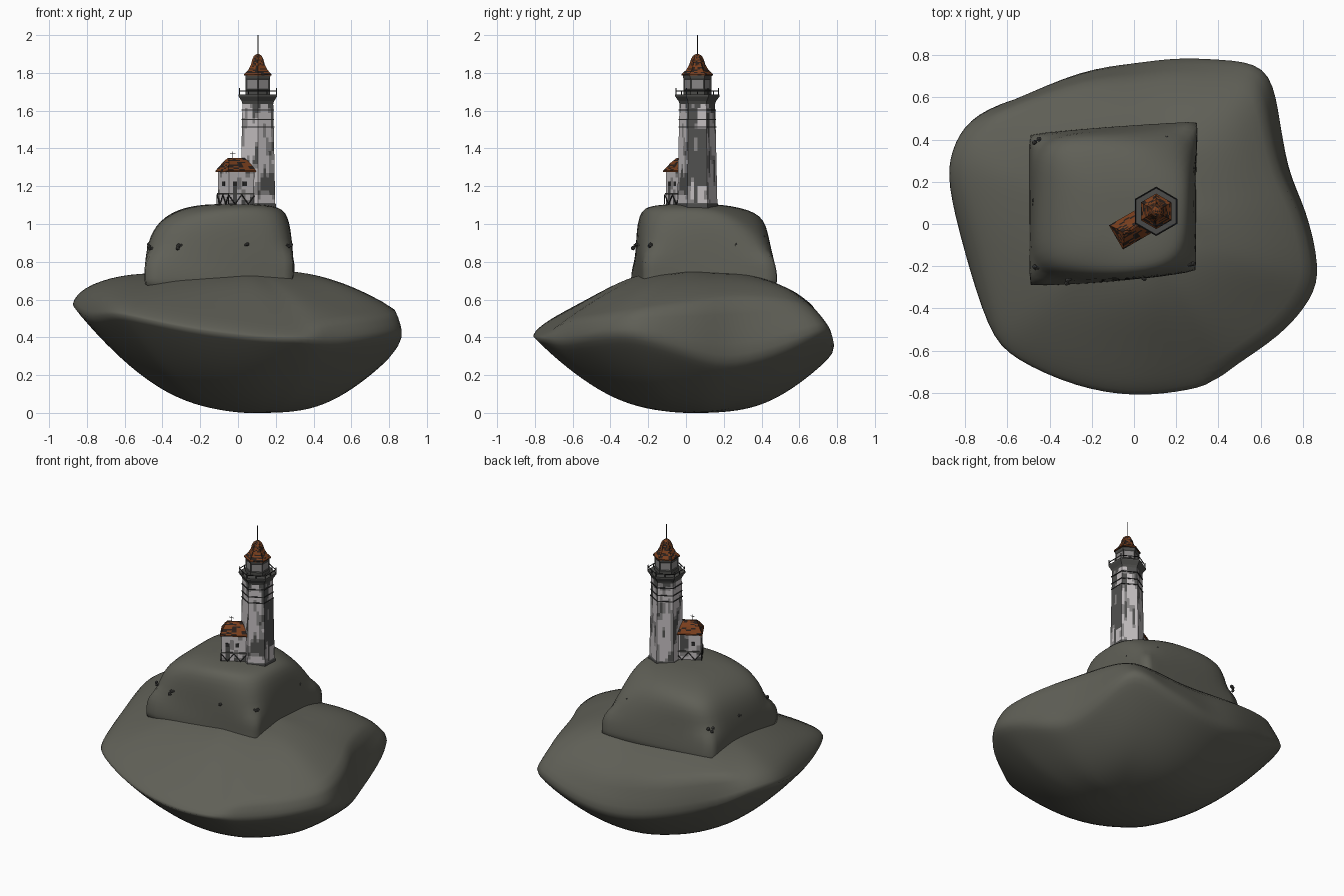
import bpy, bmesh, math, random
from mathutils import Vector, Matrix, noise

random.seed(4)
if "Cube" in bpy.data.objects:
    bpy.data.objects.remove(bpy.data.objects["Cube"])


def material(name, r, g, b):
    m = bpy.data.materials.new(name)
    m.use_nodes = True
    m.diffuse_color = (r, g, b, 1)
    m.node_tree.nodes["Principled BSDF"].inputs["Base Color"].default_value = (r, g, b, 1)
    return m


ROCK = material("rock grey", .115, .115, .094)
WALL = material("weathered white", .54, .51, .52)
GRIME = material("wall grime", .25, .24, .24)
STAIN = material("wall stain", .08, .08, .078)
TILE = material("rust tile", .19, .048, .012)
SOOT = material("dark tile", .022, .014, .011)
METAL = material("dark iron", .025, .025, .025)
TRIM = material("grey trim", .07, .07, .066)


def finish(name, bm, mats, smooth=None):
    bmesh.ops.recalc_face_normals(bm, faces=bm.faces)
    me = bpy.data.meshes.new(name)
    bm.to_mesh(me)
    bm.free()
    ob = bpy.data.objects.new(name, me)
    bpy.context.collection.objects.link(ob)
    for m in mats:
        me.materials.append(m)
    if smooth:
        sub = ob.modifiers.new("smooth", "SUBSURF")
        sub.levels = sub.render_levels = smooth
        me.polygons.foreach_set("use_smooth", [True] * len(me.polygons))
    return ob


def loft(rings, creases=None, corners=()):
    """Skin a stack of equal-length rings, cap both ends, crease some rings and columns."""
    bm = bmesh.new()
    rows = [[bm.verts.new(p) for p in ring] for ring in rings]
    n = len(rows[0])
    for a, b in zip(rows, rows[1:]):
        for i in range(n):
            j = (i + 1) % n
            bm.faces.new((a[i], a[j], b[j], b[i]))
    for row in (rows[0], rows[-1]):
        bmesh.ops.poke(bm, faces=[bm.faces.new(row)])
    if creases:
        layer = bm.edges.layers.float.new("crease_edge")
        for k, rule in creases.items():
            for i in range(n):
                bm.edges.get((rows[k][i - 1], rows[k][i]))[layer] = rule(rows[k][i].co)
        for i in corners:
            for a, b in zip(rows[:4], rows[1:4]):
                bm.edges.get((a[i], b[i]))[layer] = .7
    return bm


def hexagon(r, z):
    return [TOWER + Vector((r * math.cos(a), r * math.sin(a), z))
            for a in (math.radians(30 + 60 * k) for k in range(6))]


def hex_stack(profile):
    return loft([hexagon(r, z) for r, z in profile])


def patchwork(bm, cuts, rule):
    """Split the faces finely, then paint each by the rule."""
    bmesh.ops.subdivide_edges(bm, edges=bm.edges[:], cuts=cuts, use_grid_fill=True)
    bm.normal_update()
    for f in bm.faces:
        f.material_index = int(rule(f))
    return bm


def rods(name, pairs, r, mat):
    bm = bmesh.new()
    for a, b in pairs:
        a, b = Vector(a), Vector(b)
        d = b - a
        m = Matrix.Translation((a + b) / 2) @ d.to_track_quat('Z', 'Y').to_matrix().to_4x4()
        bmesh.ops.create_cone(bm, cap_ends=True, segments=5, radius1=r, radius2=r,
                              depth=d.length, matrix=m)
    return finish(name, bm, [mat])


def lumps(p, amount):
    return Vector(p) + noise.noise_vector(Vector(p) * 5) * amount


def clamp(v, top=1):
    return min(max(v, 0), top)


# Island: bowl-shaped underside, irregular rim, domed top
RIM = [(-.89, .2, .65), (-.87, .35, .67), (-.79, .5, .67), (-.6, .59, .66),
       (-.25, .75, .57), (0, .78, .53), (.2, .81, .51), (.42, .8, .52),
       (.65, .78, .56), (.7, .57, .6), (.74, .25, .61), (.83, .08, .58),
       (.9, -.22, .54), (.86, -.36, .52), (.71, -.54, .5), (.47, -.69, .48),
       (.4, -.76, .43), (.2, -.8, .44), (0, -.82, .46), (-.27, -.78, .49),
       (-.58, -.64, .55), (-.69, -.52, .59), (-.81, -.12, .64)]
LOW = Vector((.1, .05, 0))


def bowl(x, y, f):
    droop = clamp(-y - .35, .4) * .1 * (x * x + y * y)
    z = .58 * ((x - LOW.x) ** 2 + (y - LOW.y) ** 2) - droop
    return z - .006 - .03 * math.sin(math.pi * f) * clamp(f * 2)


island = []
for f in (.1, .3, .5, .7, .88, 1):
    ring = [LOW.lerp(Vector((x, y, 0)), f) for x, y, s in RIM]
    island.append([Vector((p.x, p.y, max(bowl(p.x, p.y, f), 0))) for p in ring])
for f, rise in ((.95, 0), (.72, .38), (.45, .8), (.2, 1)):
    ring = []
    for x, y, s in RIM:
        lift = clamp((y + .5) * .5, .27 if x < -.4 else .17) * math.sin(math.pi * rise)
        z = s + (.755 - s) * min(rise + lift, 1)
        z += .03 * noise.noise(Vector((x, y, f)) * 4) * (f < .9)
        g = f - .07 * clamp(y * 1.5) * clamp(x * 2 + 1) * (f > .9)
        ring.append((x * g, y * g, z))
    island.append(ring)
rounded = {5: lambda c: .25 if c.x > .3 or c.y > .6 else .8,
           6: lambda c: .5 if c.x > .3 or c.y > .5 else 0}
finish("island", loft(island, rounded), [ROCK], 2)

# Crag: blocky foot with crisp corners blending into a rounded crown
FOOT = [(-.49, -.29), (-.2, -.28), (.1, -.25), (.29, -.22), (.29, 0), (.29, .22),
        (.3, .48), (.1, .47), (-.2, .45), (-.49, .42), (-.49, .2), (-.49, -.05)]
CROWN = [(-.42, -.23, .98), (-.16, -.26, 1.06), (.08, -.25, 1.08), (.25, -.19, 1.06),
         (.28, 0, 1.06), (.27, .2, 1.05), (.23, .36, .98), (.05, .4, 1.03),
         (-.2, .43, 1.03), (-.43, .4, 1.01), (-.45, .2, 1.01), (-.45, -.03, 1)]
crag = [[(x * s, y * s, z) for x, y in FOOT] for z, s in ((.62, .98), (.7, 1.01), (.74, 1.01))]
crag.append([lumps(Vector((x, y, .85)).lerp(Vector(c), .1), .03) for (x, y), c in zip(FOOT, CROWN)])
crag.append([lumps(c, .03) for c in CROWN])
for s, t in ((.72, .75), (.4, 1)):
    crag.append([(x * s, y * s, z + (1.105 - z) * t) for x, y, z in CROWN])
finish("crag", loft(crag, {1: lambda c: .5}, (0, 3, 6, 9)), [ROCK], 2)

# Loose stones stuck to the crag
bm = bmesh.new()
for p in ((-.46, -.2, .87), (-.31, -.27, .88), (.04, -.25, .89), (.27, -.19, .88),
          (.28, .27, .88), (.28, .45, .76), (-.46, .39, .88), (-.47, .1, .87), (.16, .42, .92)):
    for k in range(3):
        q = Vector(p) + Vector([random.uniform(-.013, .013) for _ in p])
        bmesh.ops.create_icosphere(bm, subdivisions=1, radius=random.uniform(.007, .013),
                                   matrix=Matrix.Translation(q))
finish("loose_stones", bm, [TRIM])

# Tower shaft with streaked walls, darkest on the middle of the +x side
TOWER = Vector((.105, .06, 0))


def stained(f):
    c = f.calc_center_median()
    n = noise.noise(Vector((c.x * 30, c.y * 30, c.z * 7)))
    if f.normal.x > .9 and 1.2 < c.z < 1.51:
        n += .6
    return (n > .05) + (n > .22)


shaft = hex_stack([(.107, 1.06), (.104, 1.2), (.101, 1.34), (.098, 1.48), (.094, 1.64)])
finish("tower_shaft", patchwork(shaft, 5, stained), [WALL, GRIME, STAIN])
for k, (z, r) in enumerate(((1.51, .101), (1.55, .1), (1.6, .1))):
    finish("tower_band_%d" % k, hex_stack([(r, z), (r, z + .006)]), [METAL])
finish("tower_plinth", hex_stack([(.11, 1.06), (.11, 1.105), (.106, 1.11)]), [STAIN])

# Gallery and railing
finish("gallery", hex_stack([(.094, 1.635), (.099, 1.65), (.112, 1.668), (.117, 1.675),
                             (.117, 1.685), (.07, 1.686)]), [TRIM])
low, high = hexagon(.113, 1.68), hexagon(.113, 1.705)
rails = [(high[i - 1], high[i]) for i in range(6)]
for i in range(6):
    rails += [(low[i], high[i] + Vector((0, 0, .015))),
              ((low[i] + low[i - 1]) / 2, (high[i] + high[i - 1]) / 2)]
rods("gallery_railing", rails, .003, METAL)

# Lantern room with recessed panes
lantern = hex_stack([(.074, 1.68), (.074, 1.71), (.074, 1.77), (.078, 1.795)])
lantern.normal_update()
panes = [f for f in lantern.faces if len(f.verts) == 4
         and 1.72 < f.calc_center_median().z < 1.77]
bmesh.ops.inset_individual(lantern, faces=panes, thickness=.008, depth=-.004)
for f in panes:
    f.material_index = 1
finish("lantern_room", lantern, [TRIM, GRIME])


def sooty(f):
    return random.random() < .42


# Tower roof with knob and spire
roof = hex_stack([(.084, 1.785), (.084, 1.792), (.058, 1.817), (.042, 1.845),
                  (.034, 1.872), (.024, 1.89), (.007, 1.9)])
finish("tower_roof", patchwork(roof, 3, sooty), [TILE, SOOT])
rods("spire", [(TOWER + Vector((0, 0, 1.89)), TOWER + Vector((0, 0, 2)))], .003, METAL)

# Keeper's house, turned to face away from the tower
HOUSE = Matrix.Translation((-.01, -.02, 0)) @ Matrix.Rotation(math.radians(30), 4, 'Z')


def box_ring(l, w, z):
    return [HOUSE @ Vector((x * l, y * w, z)) for x, y in ((-1, -1), (1, -1), (1, 1), (-1, 1))]


walls = loft([box_ring(.077, .056, z) for z in (1.06, 1.16, 1.29)])
finish("house_walls", patchwork(walls, 5, stained), [WALL, GRIME, STAIN])
finish("house_sill", loft([box_ring(.081, .06, z) for z in (1.155, 1.165)]), [TRIM])
roof = loft([box_ring(.087, .066, 1.275), box_ring(.087, .066, 1.283),
             box_ring(.064, .035, 1.323), box_ring(.048, .006, 1.35)])
finish("house_roof", patchwork(roof, 4, sooty), [TILE, SOOT])

# Zigzag bracing round the foot of the house, and corner posts
braces = []
bottom, top = box_ring(.081, .06, 1.105), box_ring(.081, .06, 1.155)
for i in range(4):
    braces.append((bottom[i], top[i]))
    for k in range(4):
        a, b = (bottom, top) if k % 2 else (top, bottom)
        braces.append((a[i - 1].lerp(a[i], k / 4), b[i - 1].lerp(b[i], (k + 1) / 4)))
rods("house_braces", braces, .003, METAL)

# House windows: thin plates on the long sides and the end
for k, (x, y, l, w) in enumerate(((-.04, -.056, .012, .002), (.02, -.056, .012, .002),
                                  (-.03, .056, .012, .002), (-.077, 0, .002, .014))):
    ring = [Vector((x + sx * l, y + sy * w, 0)) for sx, sy in ((-1, -1), (1, -1), (1, 1), (-1, 1))]
    finish("house_window_%d" % k,
           loft([[HOUSE @ (p + Vector((0, 0, z))) for p in ring] for z in (1.2, 1.225)]), [METAL])

# Weather vane
vane = HOUSE @ Vector((-.02, 0, 1.345))
tip = vane + Vector((0, 0, .04))
rods("weather_vane", [(vane, tip), (tip - Vector((.014, 0, .01)), tip + Vector((.014, 0, -.01)))],
     .002, METAL)
